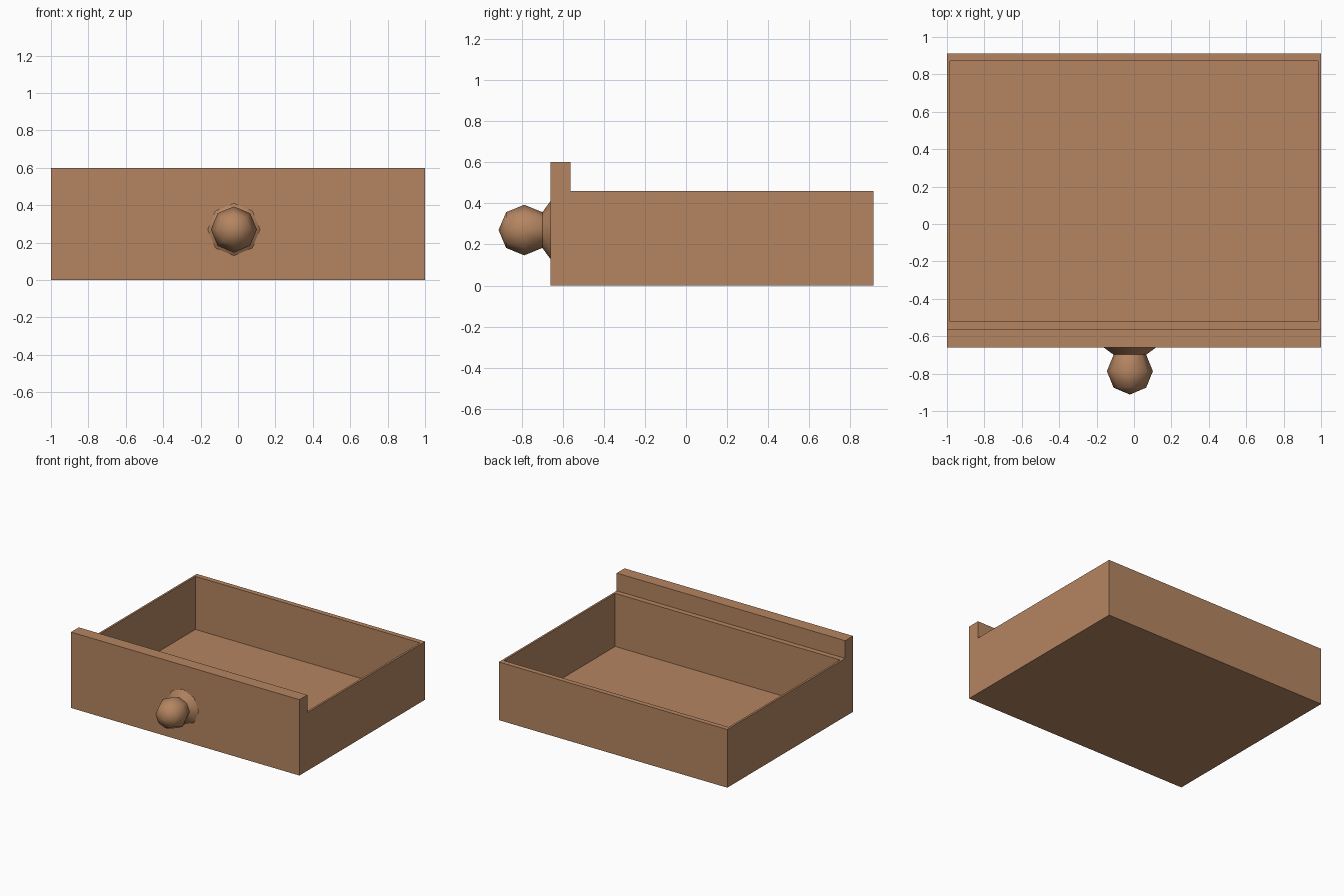
import bpy, bmesh, math

if "Cube" in bpy.data.objects:
    bpy.data.objects.remove(bpy.data.objects["Cube"])

wood = bpy.data.materials.new("brown wood")
wood.diffuse_color = (0.46, 0.235, 0.12, 1)
wood.use_nodes = True
wood.node_tree.nodes["Principled BSDF"].inputs["Base Color"].default_value = wood.diffuse_color


def make_object(name, bm):
    bmesh.ops.recalc_face_normals(bm, faces=bm.faces)
    mesh = bpy.data.meshes.new(name)
    bm.to_mesh(mesh)
    bm.free()
    mesh.materials.append(wood)
    obj = bpy.data.objects.new(name, mesh)
    bpy.context.collection.objects.link(obj)
    return obj


def box(name, x, y, z):
    bm = bmesh.new()
    bmesh.ops.create_cube(bm, size=1)
    for v in bm.verts:
        for i, (lo, hi) in enumerate((x, y, z)):
            v.co[i] = hi if v.co[i] > 0 else lo
    return make_object(name, bm)


# open tray: one box whose top is inset and sunk to form thin walls and a floor
FLOOR, RIM = 0.04, 0.46
tray = box("drawer_tray", (-1, 1), (-0.562, 0.912), (0, RIM))
bm = bmesh.new()
bm.from_mesh(tray.data)
top = max(bm.faces, key=lambda f: f.calc_center_median().z)
inner = bmesh.ops.extrude_discrete_faces(bm, faces=[top])["faces"][0]
rim_outer = [v for v in bm.verts if v.co.z > 0.4 and v not in inner.verts]
for v in inner.verts:
    v.co.x = math.copysign(0.984, v.co.x)
    v.co.y = 0.872 if v.co.y > 0 else -0.52
sunk = bmesh.ops.extrude_discrete_faces(bm, faces=[inner])["faces"][0]
for v in sunk.verts:
    v.co.z = FLOOR
bmesh.ops.recalc_face_normals(bm, faces=bm.faces)
bm.to_mesh(tray.data)
bm.free()

# taller front panel
box("front_panel", (-1, 1), (-0.66, -0.562), (0, 0.6))

# eight-sided knob: round head, neck and flared foot, turned about the y axis
profile = [(0, -0.912), (0.087, -0.875), (0.123, -0.787), (0.087, -0.699), (0.14, -0.66)]
bm = bmesh.new()
pts = [bm.verts.new((-0.022 + r, y, 0.27)) for r, y in profile]
edges = [bm.edges.new(p) for p in zip(pts, pts[1:])]
bmesh.ops.spin(bm, geom=pts + edges, cent=(-0.022, 0, 0.27), axis=(0, 1, 0),
               angle=math.tau, steps=8)
bmesh.ops.remove_doubles(bm, verts=bm.verts, dist=0.001)
for f in bm.faces:
    f.smooth = True
knob = make_object("knob", bm)
bpy.context.view_layer.objects.active = knob
knob.select_set(True)
bpy.ops.object.shade_smooth_by_angle(angle=math.radians(60))
